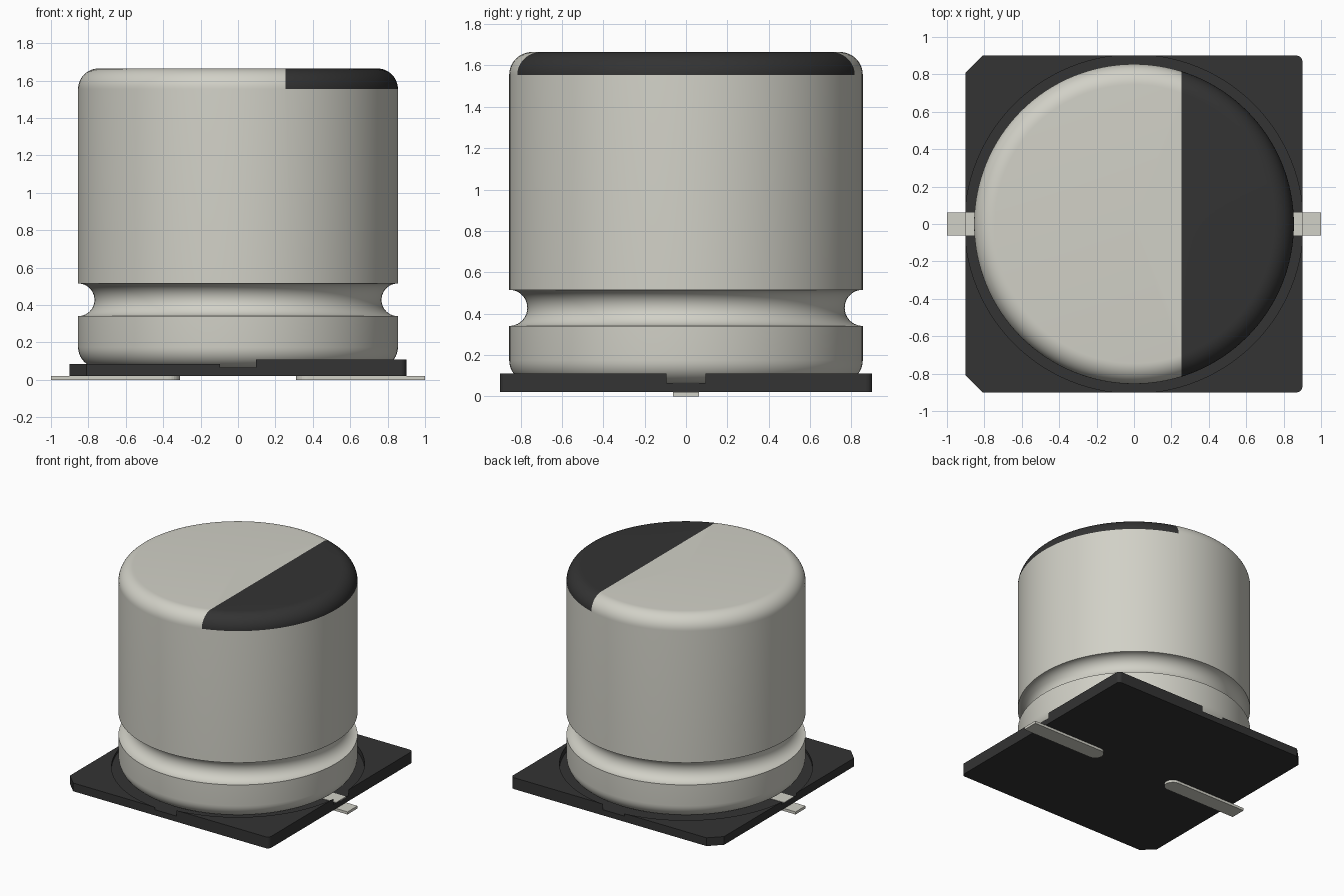
import bpy, bmesh
from math import sin, cos, pi, asin, radians

if "Cube" in bpy.data.objects:
    bpy.data.objects.remove(bpy.data.objects["Cube"])


def material(name, colour):
    m = bpy.data.materials.new(name)
    m.use_nodes = True
    m.diffuse_color = (*colour, 1)
    bsdf = m.node_tree.nodes["Principled BSDF"]
    bsdf.inputs["Base Color"].default_value = (*colour, 1)
    bsdf.inputs["Roughness"].default_value = 0.6
    return m


METAL = material("light grey metal", (0.64, 0.635, 0.57))
BLACK = material("black plastic", (0.033, 0.033, 0.033))


def finish(bm, name, mats, smooth=False):
    bmesh.ops.recalc_face_normals(bm, faces=bm.faces)
    mesh = bpy.data.meshes.new(name)
    bm.to_mesh(mesh)
    bm.free()
    ob = bpy.data.objects.new(name, mesh)
    bpy.context.collection.objects.link(ob)
    for m in mats:
        mesh.materials.append(m)
    if smooth:
        bpy.ops.object.select_all(action="DESELECT")
        ob.select_set(True)
        bpy.context.view_layer.objects.active = ob
        bpy.ops.object.shade_smooth_by_angle(angle=radians(35))
    return ob


def prism(name, outline, z0, z1, mat):
    bm = bmesh.new()
    face = bm.faces.new([bm.verts.new((x, y, z0)) for x, y in outline])
    top = bmesh.ops.extrude_face_region(bm, geom=[face])["geom"]
    bmesh.ops.translate(bm, vec=(0, 0, z1 - z0),
                        verts=[v for v in top if isinstance(v, bmesh.types.BMVert)])
    return finish(bm, name, [mat])


def arc(cx, cy, r, a0, a1, n):
    steps = [a0 + (a1 - a0) * i / n for i in range(n + 1)]
    return [(cx + r * cos(a), cy + r * sin(a)) for a in steps]


# Can: a lathed profile with rounded rims and a round crimp groove
R, FILLET, BOTTOM, TOP, GROOVE = 0.855, 0.11, 0.065, 1.665, 0.0875
profile = [(0, BOTTOM)]
profile += arc(R - FILLET, BOTTOM + FILLET, FILLET, -pi / 2, 0, 10)
profile += arc(R, 0.428, GROOVE, -pi / 2, -3 * pi / 2, 20)
profile += arc(R - FILLET, TOP - FILLET, FILLET, 0, pi / 2, 12)
profile.append((0, TOP))

bm = bmesh.new()
verts = [bm.verts.new((x, 0, z)) for x, z in profile]
edges = [bm.edges.new(pair) for pair in zip(verts, verts[1:])]
bmesh.ops.spin(bm, geom=verts + edges, cent=(0, 0, 0), axis=(0, 0, 1),
               angle=2 * pi, steps=128)
bmesh.ops.remove_doubles(bm, verts=bm.verts, dist=1e-5)

# Polarity mark: cut the crown along a straight line and colour one side
MARK_X, RIM = 0.255, TOP - FILLET
crown = [f for f in bm.faces if f.calc_center_median().z > RIM]
geom = set(crown)
for f in crown:
    geom.update(f.edges)
    geom.update(f.verts)
bmesh.ops.bisect_plane(bm, geom=list(geom), dist=1e-5,
                       plane_co=(MARK_X, 0, 0), plane_no=(1, 0, 0))
for f in bm.faces:
    c = f.calc_center_median()
    f.material_index = int(c.z > RIM and c.x > MARK_X)
finish(bm, "can", [METAL, BLACK], smooth=True)

# Base: a square plate, chamfered on the right and rounded on the left
H, CHAMFER, ROUND = 0.9, 0.09, 0.03
SEAT = 0.905
chamfered = [(-H + CHAMFER, H), (-H, H - CHAMFER)]
rounded = arc(H - ROUND, H - ROUND, ROUND, 0, pi / 2, 6)


def flip(points):
    return [(x, -y) for x, y in reversed(points)]


prism("base_plate", rounded + chamfered + flip(chamfered) + flip(rounded),
      0.02, BOTTOM, BLACK)

# Raised corners around the circular seat, leaving a notch on each side
gap = asin(0.095 / SEAT)
left_corner = rounded + arc(0, 0, SEAT, pi / 2 - gap, gap, 24)
right_corner = chamfered + arc(0, 0, SEAT, pi - gap, pi / 2 + gap, 24)
for end, make in (("back", list), ("front", flip)):
    prism(end + "_left_corner", make(left_corner), BOTTOM, 0.11, BLACK)
    prism(end + "_right_corner", make(right_corner), BOTTOM, 0.085, BLACK)

# Leads: flat strips with a round inner end, and their tabs on the seat
W = 0.062
for side, s in (("left", 1), ("right", -1)):
    strip = [(1, -W), (1, W)] + arc(0.31 + W, 0, W, pi / 2, 3 * pi / 2, 12)
    tab = [(0.7, -W), (H, -W), (H, W), (0.7, W)]
    prism(side + "_lead", [(s * x, y) for x, y in strip], 0, 0.0205, METAL)
    prism(side + "_lead_tab", [(s * x, y) for x, y in tab],
          BOTTOM - 0.004, BOTTOM + 0.003, METAL)
